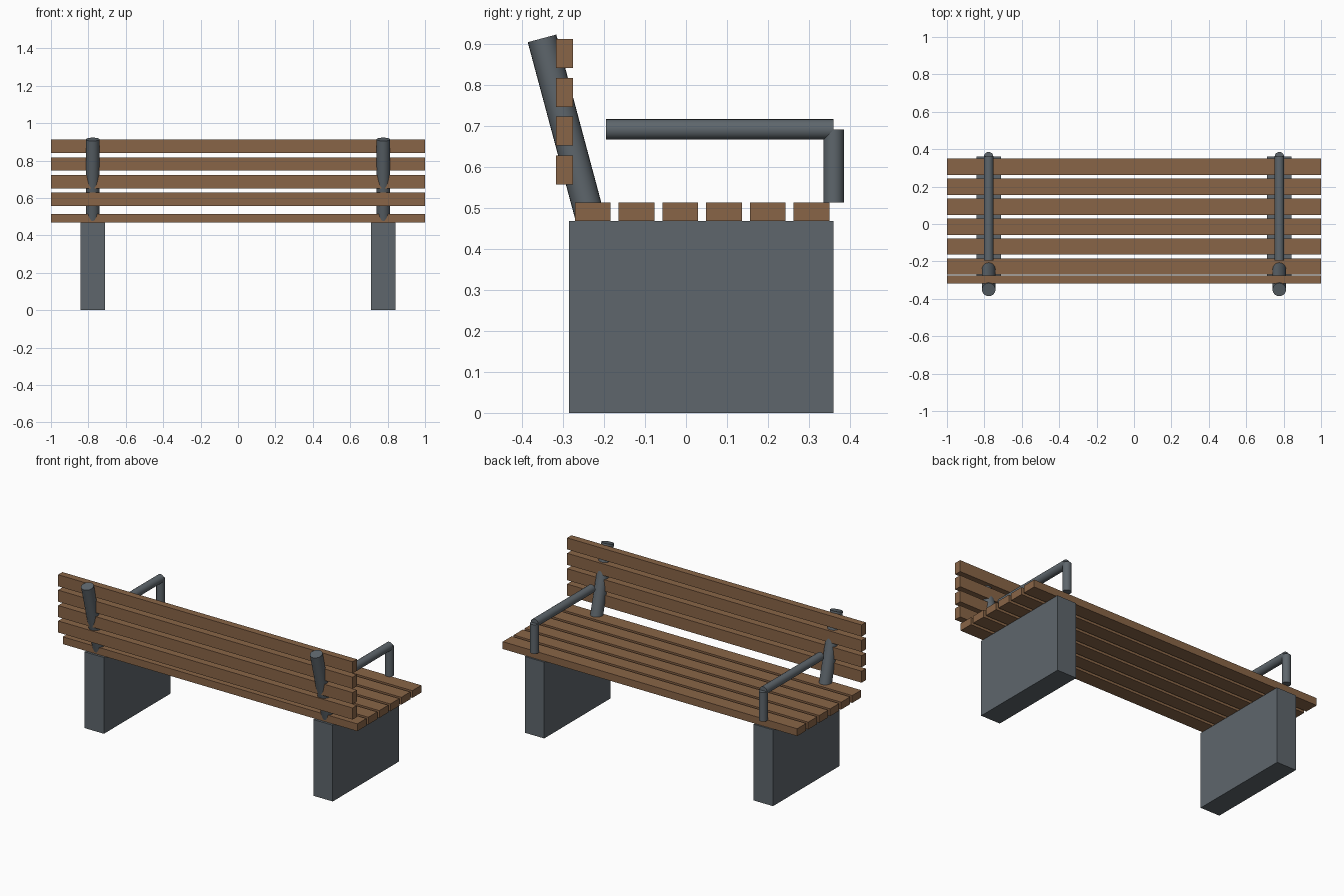
import bpy
import math
from mathutils import Vector

cube = bpy.data.objects.get("Cube")
if cube:
    bpy.data.objects.remove(cube, do_unlink=True)


def material(name, color):
    mat = bpy.data.materials.new(name)
    mat.use_nodes = True
    mat.diffuse_color = (*color, 1)
    bsdf = next(n for n in mat.node_tree.nodes if n.type == 'BSDF_PRINCIPLED')
    bsdf.inputs["Base Color"].default_value = (*color, 1)
    return mat


wood = material("brown wood", (0.25, 0.13, 0.063))
metal = material("slate grey", (0.112, 0.133, 0.15))


def box(name, x, y, z, mat):
    """Box spanning the given (low, high) ranges."""
    spans = (x, y, z)
    bpy.ops.mesh.primitive_cube_add(size=1, location=[sum(s) / 2 for s in spans])
    obj = bpy.context.object
    obj.name = name
    obj.scale = [s[1] - s[0] for s in spans]
    bpy.ops.object.transform_apply(location=False, rotation=False, scale=True)
    obj.data.materials.append(mat)


def tube(name, start, end, radius):
    """Capped round bar between two points."""
    a, b = Vector(start), Vector(end)
    bpy.ops.mesh.primitive_cylinder_add(vertices=24, radius=radius,
                                        depth=(b - a).length, location=(a + b) / 2)
    obj = bpy.context.object
    obj.name = name
    obj.rotation_euler = (b - a).to_track_quat('Z', 'Y').to_euler()
    obj.data.materials.append(metal)
    bpy.ops.object.shade_smooth_by_angle(angle=math.radians(35))


SEAT_LOW, SEAT_TOP = 0.468, 0.513

# Seat slats
for i in range(6):
    y = -0.271 + i * 0.1067
    box(f"seat_slat_{i + 1}", (-1, 1), (y, y + 0.087), (SEAT_LOW, SEAT_TOP), wood)

# Backrest slats
for i in range(4):
    z = 0.557 + i * 0.0945
    box(f"back_slat_{i + 1}", (-1, 1), (-0.317, -0.275), (z, z + 0.071), wood)

# Supports on each side
for side, s in (("left", 1), ("right", -1)):
    x = s * 0.777
    box(f"{side}_leg", (x - 0.066, x + 0.066), (-0.285, 0.36), (0, SEAT_LOW), metal)
    # Leaning post behind the backrest
    tilt = math.radians(15)
    top = Vector((x, -0.351, 0.913))
    down = Vector((0, math.sin(tilt), -math.cos(tilt)))
    tube(f"{side}_back_post", top + down * 0.445, top, 0.036)
    # Armrest and its front upright
    tube(f"{side}_armrest", (x, -0.195, 0.691), (x, 0.36, 0.691), 0.025)
    tube(f"{side}_arm_upright", (x, 0.36, SEAT_TOP), (x, 0.36, 0.691), 0.025)
